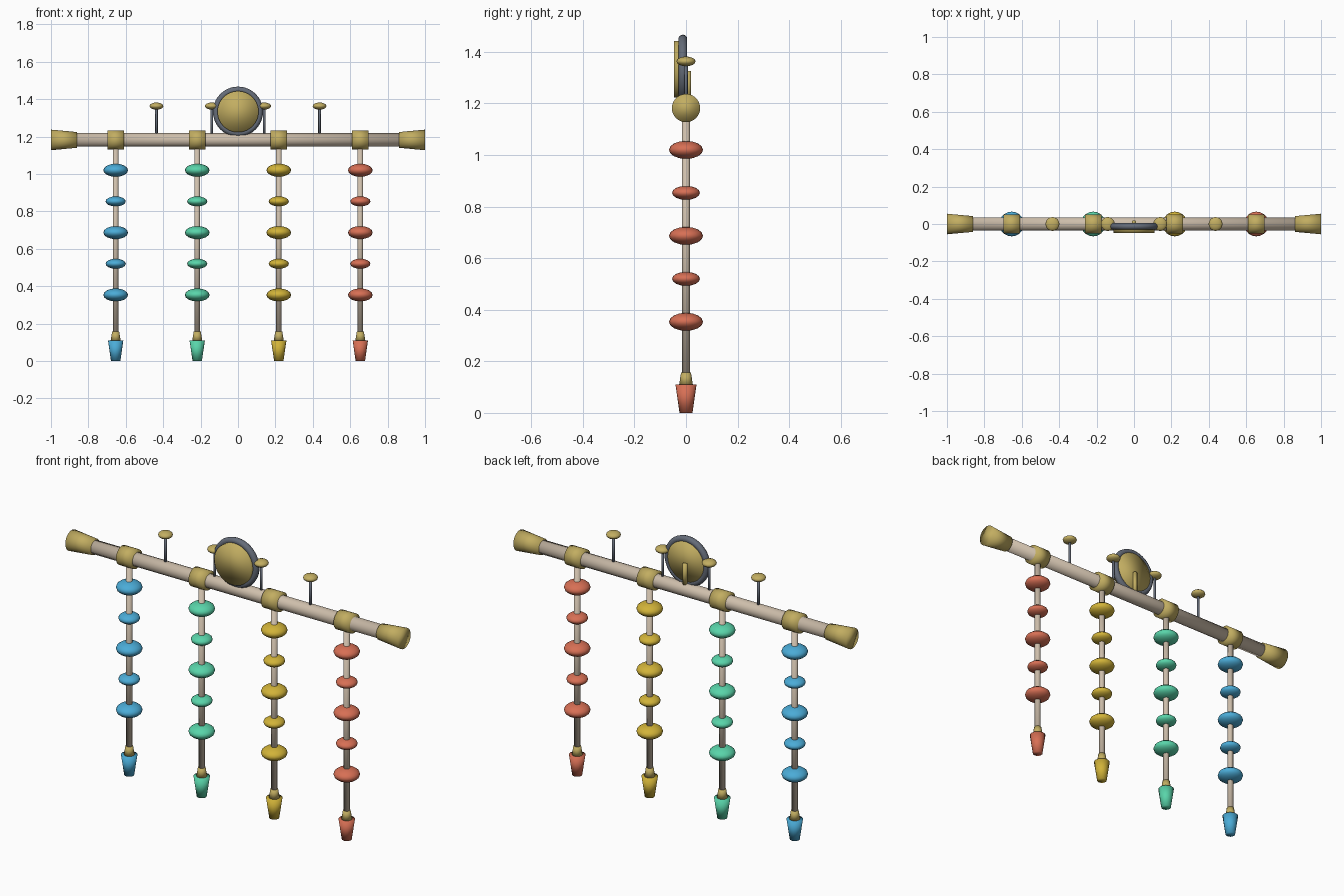
import bpy
from math import pi

cube = bpy.data.objects.get("Cube")
if cube:
    bpy.data.objects.remove(cube, do_unlink=True)


def material(name, rgb):
    m = bpy.data.materials.new(name)
    m.use_nodes = True
    m.diffuse_color = (*rgb, 1)
    m.node_tree.nodes["Principled BSDF"].inputs["Base Color"].default_value = (*rgb, 1)
    return m


wood = material("pale wood", (0.62, 0.52, 0.41))
gold = material("brass", (0.54, 0.42, 0.12))
steel = material("grey steel", (0.13, 0.15, 0.19))
blue = material("blue", (0.07, 0.41, 0.68))
green = material("green", (0.10, 0.66, 0.40))
yellow = material("yellow", (0.64, 0.45, 0.04))
red = material("red", (0.68, 0.16, 0.09))


def finish(name, mat):
    ob = bpy.context.object
    ob.name = name
    ob.data.materials.append(mat)
    bpy.ops.object.shade_smooth()
    return ob


def tube(name, mat, loc, r1, r2, length, rot=(0, 0, 0), sides=24):
    """Cylinder or taper along its local z; r1 is the low end."""
    bpy.ops.mesh.primitive_cone_add(vertices=sides, radius1=r1, radius2=r2,
                                    depth=length, location=loc, rotation=rot)
    return finish(name, mat)


def bead(name, mat, loc, radius, half_height):
    bpy.ops.mesh.primitive_uv_sphere_add(segments=20, ring_count=8, radius=1, location=loc)
    ob = finish(name, mat)
    ob.scale = (radius, radius, half_height)
    return ob


BAR_Z = 1.182
ALONG_X = (0, pi / 2, 0)
FACING = (pi / 2, 0, 0)

# Crossbar with flared end caps
tube("crossbar", wood, (0, 0, BAR_Z), 0.036, 0.036, 1.86, ALONG_X)
for side, label in ((1, "left"), (-1, "right")):
    tube(label + "_end_cap", gold, (side * 0.93, 0, BAR_Z), 0.042, 0.055, 0.14,
         (0, side * pi / 2, 0))

# Hanging strands: collar, rod, five beads and a tapered tip
for i, (x, mat) in enumerate(zip((-0.654, -0.218, 0.218, 0.654),
                                 (blue, green, yellow, red))):
    tag = f"strand_{i + 1}_"
    tube(tag + "collar", gold, (x, 0, BAR_Z), 0.051, 0.051, 0.088, ALONG_X)
    tube(tag + "rod", wood, (x, 0, 0.64), 0.0155, 0.0155, 1.04, sides=12)
    for k in range(5):
        big = k % 2 == 0
        bead(f"{tag}bead_{k + 1}", mat, (x, 0, 1.02 - k * 0.1667),
             0.066 if big else 0.054, 0.035 if big else 0.027)
    tube(tag + "ferrule", gold, (x, 0, 0.132), 0.027, 0.019, 0.05, sides=16)
    tube(tag + "tip", mat, (x, 0, 0.055), 0.025, 0.041, 0.11, sides=16)

# Pegs with flattened knobs
for i, x in enumerate((-0.436, -0.14, 0.14, 0.436)):
    tube(f"peg_{i + 1}", steel, (x, 0, 1.275), 0.007, 0.007, 0.17, sides=12)
    bead(f"peg_knob_{i + 1}", gold, (x, 0, 1.363), 0.037, 0.019)

# Round medallion with its rim and rear mounting pin
tube("medallion", gold, (0, -0.022, 1.333), 0.11, 0.11, 0.05, FACING, 40)
bpy.ops.mesh.primitive_torus_add(major_radius=0.116, minor_radius=0.018,
                                 major_segments=40, minor_segments=10,
                                 location=(0, -0.0125, 1.333), rotation=FACING)
finish("medallion_rim", steel)
tube("mounting_pin", gold, (0, 0.008, 1.265), 0.012, 0.012, 0.12, sides=12)
